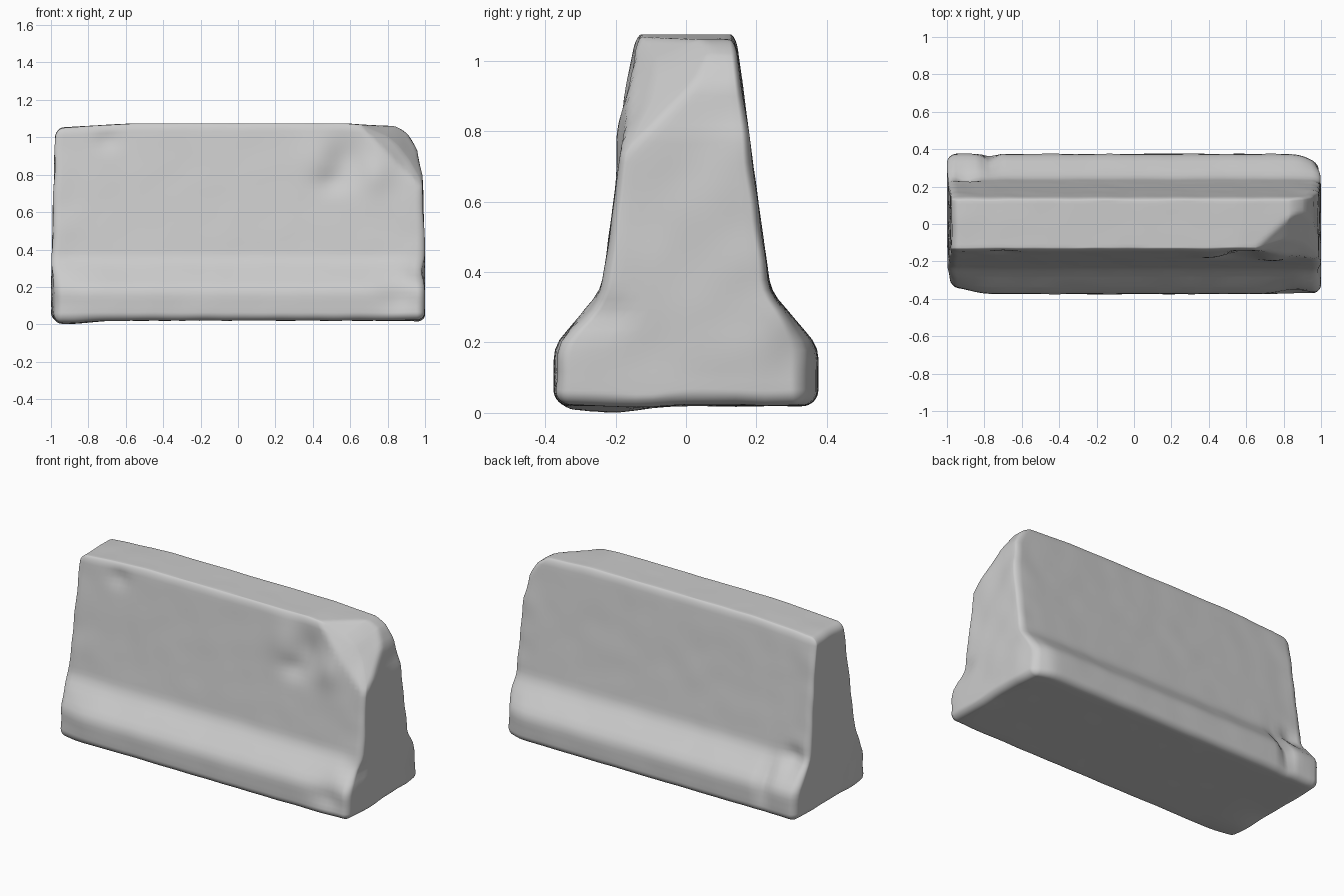
import bpy, bmesh, math
from mathutils import Vector, noise

cube = bpy.data.objects.get("Cube")
if cube:
    bpy.data.objects.remove(cube)

HALF = Vector((1.0, 0.375, 0.5275))
BASE_Z, RADIUS = 0.02, 0.045

# Half width and end reach by height
WIDTH = [(0.02, .375), (.17, .375), (.21, .357), (.335, .25), (.37, .237),
         (.65, .198), (1.03, .147), (1.08, .14)]
LEFT_END = [(0, 1.0), (.3, 1.0), (.8, .985), (.95, .955), (1.03, .91), (1.08, .86)]
RIGHT_END = [(0, 1.0), (.5, .992), (1.08, .975)]

# Dents and bumps: centre, spread, push
DENTS = [
    ((.58, -.17, .88), (.09, .1, .12), (0, .03, 0)),
    ((.5, -.17, .76), (.08, .1, .06), (0, .02, 0)),
    ((.42, -.17, .9), (.09, .1, .12), (0, -.012, 0)),
    ((.74, -.17, .8), (.08, .1, .1), (0, -.02, 0)),
    ((-.7, -.15, .98), (.06, .1, .05), (0, .015, 0)),
    ((.86, -.37, .15), (.1, .1, .07), (0, .025, -.01)),
    ((.97, -.25, .28), (.06, .1, .05), (-.02, .02, 0)),
    ((-.77, .36, .2), (.035, .14, .14), (0, -.035, -.01)),
    ((-.9, .25, .34), (.06, .1, .06), (0, -.03, 0)),
    ((-1, -.37, .12), (.13, .12, .2), (.02, .04, 0)),
    ((1, .37, .12), (.09, .12, .2), (-.02, -.04, 0)),
    ((-.9, -.24, 0), (.15, .14, .05), (0, 0, -.02)),
]


def lookup(table, z):
    for (z0, a), (z1, b) in zip(table, table[1:]):
        if z <= z1:
            t = max(0, (z - z0) / (z1 - z0))
            return a + (b - a) * t
    return table[-1][1]


def spaced(half, count):
    """Even positions with extra rows inside the rounded edges."""
    inner = half - RADIUS
    edge = [inner + RADIUS * math.tan(math.pi / 4 * k / 4) for k in range(1, 5)]
    middle = [-inner + 2 * inner * k / count for k in range(count + 1)]
    return [-e for e in reversed(edge)] + middle + edge


def round_edges(p):
    core = Vector([max(-h + RADIUS, min(h - RADIUS, c)) for c, h in zip(p, HALF)])
    d = p - core
    return core + d.normalized() * RADIUS if d.length > 1e-6 else p


def shape(p):
    p = round_edges(p)
    z = p.z + HALF.z + BASE_Z
    p.y *= lookup(WIDTH, z) / HALF.y
    p.x *= lookup(LEFT_END if p.x > 0 else RIGHT_END, z)
    # Slight sag of the top toward both ends
    p.z = z - .025 * max(0, abs(p.x) - .55) / .45 * (z / 1.07) ** 3
    # Broken upper corner
    normal = Vector((.55, -.56, .62)).normalized()
    over = (p - Vector((.65, -.13, 1.07))).dot(normal)
    if over > 0:
        p -= normal * over * .85
    push = Vector()
    for centre, spread, amount in DENTS:
        r = sum(((a - b) / s) ** 2 for a, b, s in zip(p, centre, spread))
        push += Vector(amount) * math.exp(-r)
    # Gentle weathering near the ends
    wear = .003 + .008 * max(0, abs(p.x) - .8) / .2
    push += noise.noise_vector(p * 7) * wear * Vector((.4, .4, .4)).length
    p += push
    p.x = max(-1, min(1, p.x))
    p.y = max(-.377, min(.377, p.y))
    p.z = max(0, min(1.075, p.z))
    return p


# Gridded box, shaped into the barrier
bm = bmesh.new()
axes = [spaced(HALF.x, 56), spaced(HALF.y, 14), spaced(HALF.z, 34)]
for axis in range(3):
    a, b = (axis + 1) % 3, (axis + 2) % 3
    for side in (-1, 1):
        grid = []
        for s in axes[a]:
            row = []
            for t in axes[b]:
                q = Vector()
                q[axis], q[a], q[b] = side * HALF[axis], s, t
                row.append(bm.verts.new(q))
            grid.append(row)
        for r0, r1 in zip(grid, grid[1:]):
            for k in range(len(r0) - 1):
                bm.faces.new((r0[k], r1[k], r1[k + 1], r0[k + 1]))
bmesh.ops.remove_doubles(bm, verts=bm.verts, dist=1e-4)
for v in bm.verts:
    v.co = shape(v.co.copy())
bmesh.ops.recalc_face_normals(bm, faces=bm.faces)
mesh = bpy.data.meshes.new("concrete_barrier")
bm.to_mesh(mesh)
bm.free()

# Worn concrete colour
concrete = bpy.data.materials.new("light_concrete_grey")
concrete.use_nodes = True
colour = (.6, .6, .6, 1)
concrete.diffuse_color = colour
concrete.node_tree.nodes["Principled BSDF"].inputs["Base Color"].default_value = colour
mesh.materials.append(concrete)

barrier = bpy.data.objects.new("concrete_barrier", mesh)
bpy.context.collection.objects.link(barrier)
bpy.context.view_layer.objects.active = barrier
barrier.select_set(True)
bpy.ops.object.shade_smooth_by_angle(angle=math.radians(50))
